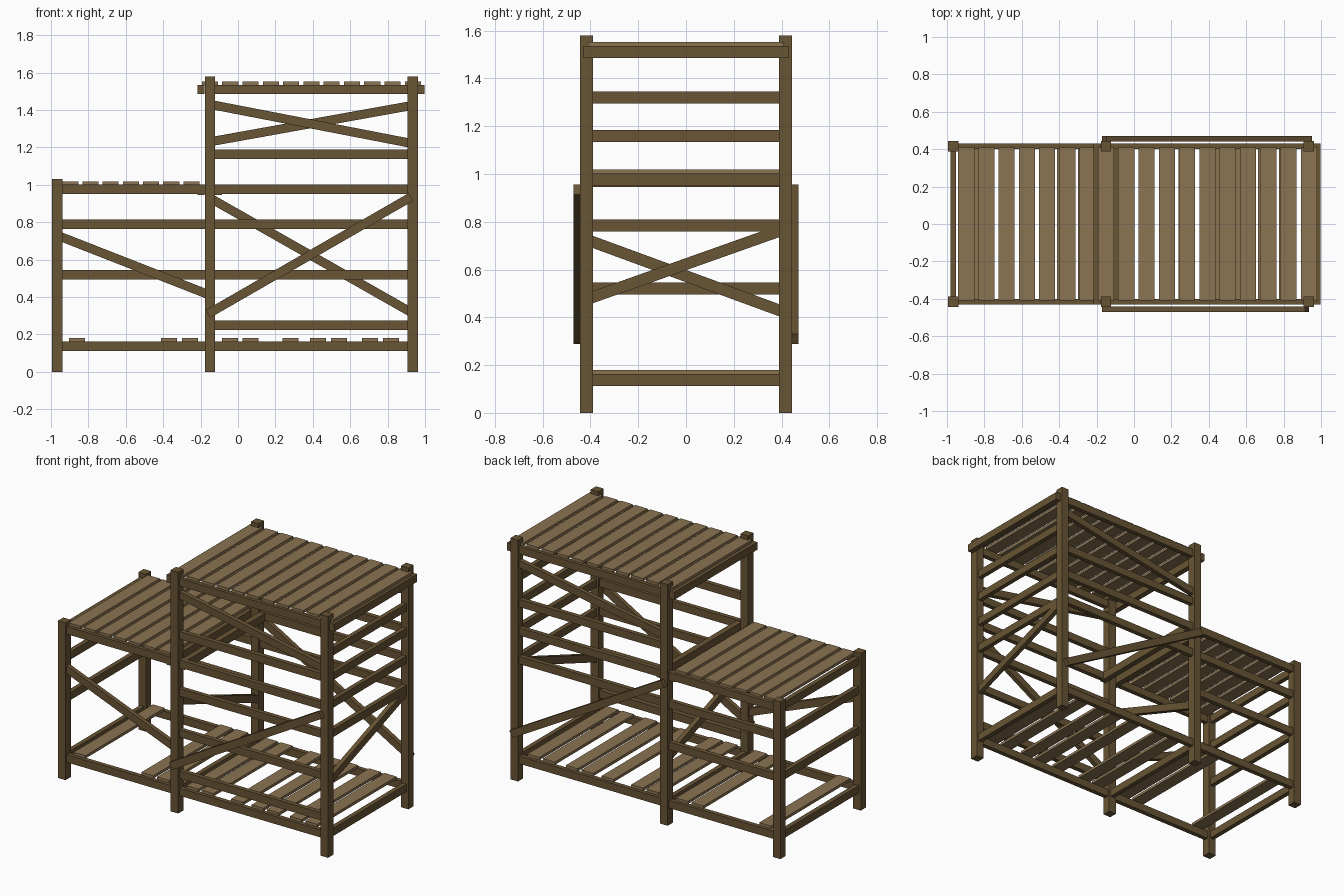
import bpy
from math import atan2, hypot
from mathutils import Matrix, Vector

if "Cube" in bpy.data.objects:
    bpy.data.objects.remove(bpy.data.objects["Cube"])


def material(name, color):
    m = bpy.data.materials.new(name)
    m.diffuse_color = (*color, 1)
    m.use_nodes = True
    m.node_tree.nodes["Principled BSDF"].inputs["Base Color"].default_value = m.diffuse_color
    return m


FRAME = material("frame_wood", (0.14, 0.09, 0.035))
PLANK = material("plank_wood", (0.26, 0.175, 0.085))


def box(name, center, size, mat=FRAME, rot=None):
    x, y, z = (s / 2 for s in size)
    verts = [Vector((a * x, b * y, c * z)) for a in (-1, 1) for b in (-1, 1) for c in (-1, 1)]
    if rot:
        verts = [rot @ v for v in verts]
    faces = [(0, 1, 3, 2), (4, 6, 7, 5), (0, 4, 5, 1), (2, 3, 7, 6), (0, 2, 6, 4), (1, 5, 7, 3)]
    me = bpy.data.meshes.new(name)
    me.from_pydata(verts, [], faces)
    me.materials.append(mat)
    ob = bpy.data.objects.new(name, me)
    ob.location = center
    bpy.context.collection.objects.link(ob)


XL, XM, XR = -0.967, -0.15, 0.935   # post rows
YP, W = 0.416, 0.055                # post depth position, post width
T, H = 0.03, 0.05                   # board thickness and height


def rail_x(name, x0, x1, y, z):
    box(name, ((x0 + x1) / 2, y, z), (x1 - x0, T, H))


def rail_y(name, x, z, half=YP, t=T, h=H):
    box(name, (x, 0, z), (t, 2 * half, h))


def brace_x(name, x0, z0, x1, z1, y, t=T):
    rot = Matrix.Rotation(-atan2(z1 - z0, x1 - x0), 3, 'Y')
    box(name, ((x0 + x1) / 2, y, (z0 + z1) / 2), (hypot(x1 - x0, z1 - z0), t, 0.048), FRAME, rot)


def brace_y(name, x, z0, z1):
    rot = Matrix.Rotation(atan2(z1 - z0, 2 * YP), 3, 'X')
    box(name, (x, 0, (z0 + z1) / 2), (T, hypot(2 * YP, z1 - z0) - 0.02, 0.048), FRAME, rot)


# posts and rails present on both long sides
for side, y in (("front", -YP), ("back", YP)):
    for label, x, h in (("low", XL, 1.03), ("middle", XM, 1.58), ("tall", XR, 1.58)):
        box(f"{side}_{label}_post", (x, y, h / 2), (W, W, h))
    rail_x(f"{side}_floor_rail", XL, XR, y, 0.137)
    rail_x(f"{side}_low_roof_rail", XL, XR, y, 0.977)
    rail_x(f"{side}_upper_rail", XM, XR, y, 1.163)
    rail_x(f"{side}_roof_rail", XM, XR, y, 1.51)

# rails that differ between front and back
for z in (0.25, 0.52, 0.79):
    rail_x("front_guard_rail", XM, XR, -YP, z)
rail_x("back_guard_rail", XL, XR, YP, 0.79)
rail_x("back_low_guard_rail", XL, XM, YP, 0.52)

# end rails
for z in (0.137, 0.52, 0.785, 0.977):
    rail_y("left_end_rail", XL, z)
for z in (0.137, 0.785, 0.977, 1.158, 1.32):
    rail_y("right_end_rail", XR, z)
rail_y("middle_floor_rail", XM, 0.137)

# cross beams bolted to the outside of the posts
for x in (-0.198, 0.98):
    rail_y("roof_cross_beam", x, 1.51, 0.43, 0.036)
for x in (-0.198, -0.105):
    rail_y("low_roof_cross_beam", x, 0.972, 0.43, 0.038, 0.053)

# diagonal braces
brace_x("front_outer_brace", -0.16, 0.31, 0.925, 0.935, -0.455)
brace_x("back_outer_brace", -0.16, 0.935, 0.94, 0.31, 0.455)
brace_x("front_upper_brace", XM, 1.43, XR, 1.22, -YP)
brace_x("back_upper_brace", XM, 1.23, XR, 1.425, YP)
brace_x("front_low_brace", XL, 0.73, XM, 0.41, -YP)
brace_y("right_end_brace", XR, 0.475, 0.77)
brace_y("middle_brace", XM, 0.725, 0.42)


# planks of both roofs and the sparse floor
def plank(name, x, z):
    box(name, (x, 0, z), (0.086, 0.82, 0.018), PLANK)


for i in range(11):
    plank("roof_plank", XM + i * (XR - XM) / 10, 1.544)
for i in range(7):
    plank("low_roof_plank", -0.897 + 0.108 * i, 1.009)
for x in (-0.861, -0.37, -0.257, -0.043, 0.067, 0.281, 0.428, 0.541, 0.706, 0.819):
    plank("floor_plank", x, 0.171)
